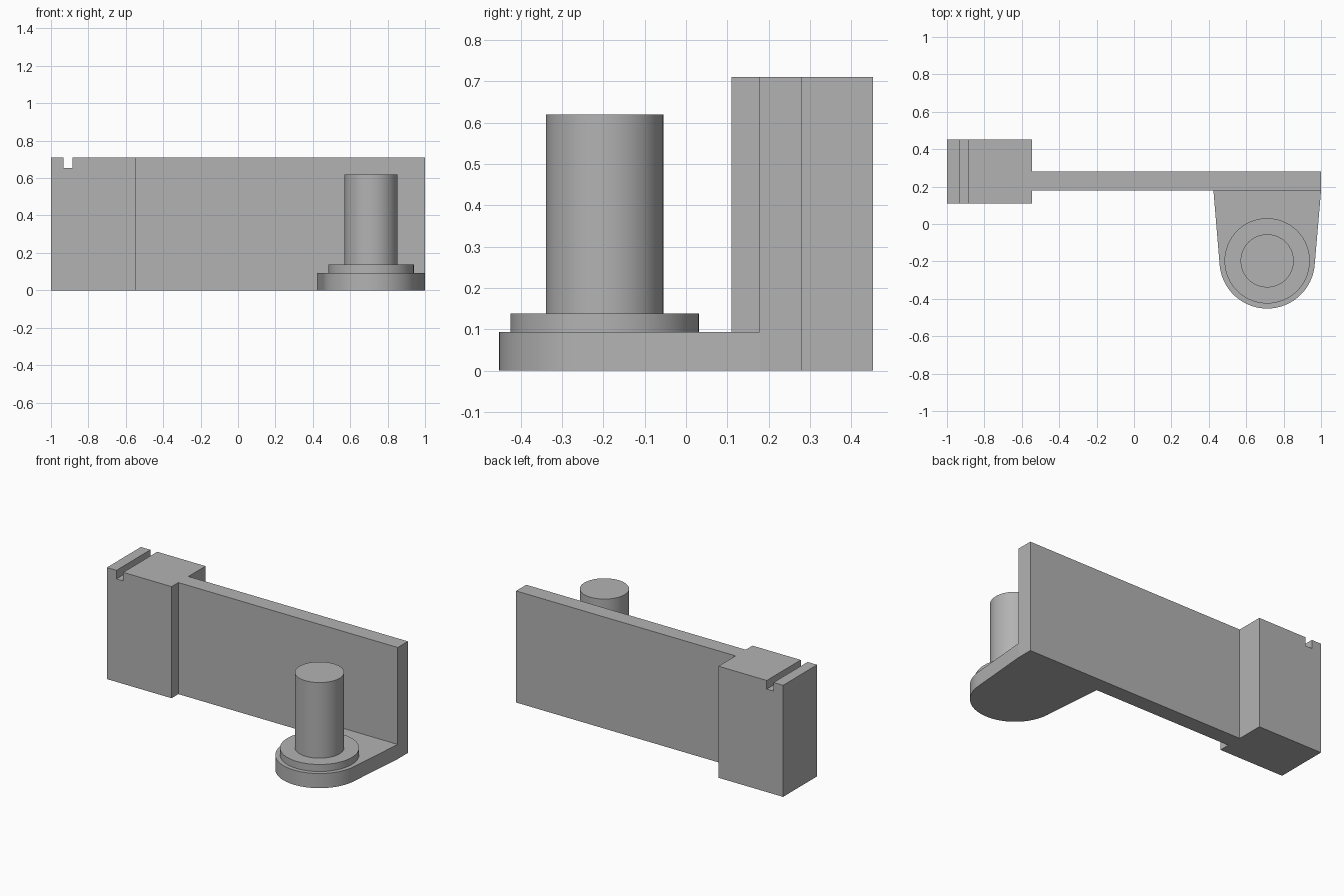
import bpy
import bmesh
import math

if "Cube" in bpy.data.objects:
    bpy.data.objects.remove(bpy.data.objects["Cube"], do_unlink=True)

grey = bpy.data.materials.new("plain grey")
grey.use_nodes = True
colour = (0.45, 0.45, 0.45, 1)
grey.diffuse_color = colour
grey.node_tree.nodes["Principled BSDF"].inputs["Base Color"].default_value = colour


def extrude(name, outline, offset, smooth=False):
    """Extrude a closed 3D outline along an offset into a solid part."""
    bm = bmesh.new()
    face = bm.faces.new([bm.verts.new(p) for p in outline])
    result = bmesh.ops.extrude_face_region(bm, geom=[face])
    moved = [g for g in result["geom"] if isinstance(g, bmesh.types.BMVert)]
    bmesh.ops.translate(bm, verts=moved, vec=offset)
    bmesh.ops.recalc_face_normals(bm, faces=bm.faces)
    mesh = bpy.data.meshes.new(name)
    bm.to_mesh(mesh)
    bm.free()
    mesh.materials.append(grey)
    obj = bpy.data.objects.new(name, mesh)
    bpy.context.collection.objects.link(obj)
    if smooth:
        bpy.ops.object.select_all(action="DESELECT")
        obj.select_set(True)
        bpy.context.view_layer.objects.active = obj
        bpy.ops.object.shade_smooth_by_angle(angle=math.radians(30))
    return obj


def arc(radius, start, end, steps, z):
    """Points around the pin axis, angles in degrees."""
    points = []
    for i in range(steps + 1):
        a = math.radians(start + (end - start) * i / steps)
        points.append((PIN_X + radius * math.cos(a), PIN_Y + radius * math.sin(a), z))
    return points


PIN_X, PIN_Y = 0.712, -0.197
HEIGHT, FOOT_TOP, FLANGE_TOP, PIN_TOP = 0.71, 0.093, 0.138, 0.619

# End block with a slot cut across its top
block = [(-1, 0), (-0.545, 0), (-0.545, HEIGHT), (-0.885, HEIGHT),
         (-0.885, 0.655), (-0.933, 0.655), (-0.933, HEIGHT), (-1, HEIGHT)]
extrude("slotted_block", [(x, 0.11, z) for x, z in block], (0, 0.342, 0))

# Long thin wall
wall = [(-0.545, 0), (1, 0), (1, HEIGHT), (-0.545, HEIGHT)]
extrude("wall", [(x, 0.178, z) for x, z in wall], (0, 0.102, 0))

# Tapered foot with a rounded front
foot = [(1, 0.178, 0), (0.425, 0.178, 0)] + arc(0.255, 185, 355, 48, 0)
extrude("foot", foot, (0, 0, FOOT_TOP), smooth=True)

# Flange and pin
for name, radius, bottom, top in (("flange", 0.228, FOOT_TOP, FLANGE_TOP),
                                  ("pin", 0.142, FLANGE_TOP, PIN_TOP)):
    ring = arc(radius, 0, 360, 64, bottom)[:-1]
    extrude(name, ring, (0, 0, top - bottom), smooth=True)
